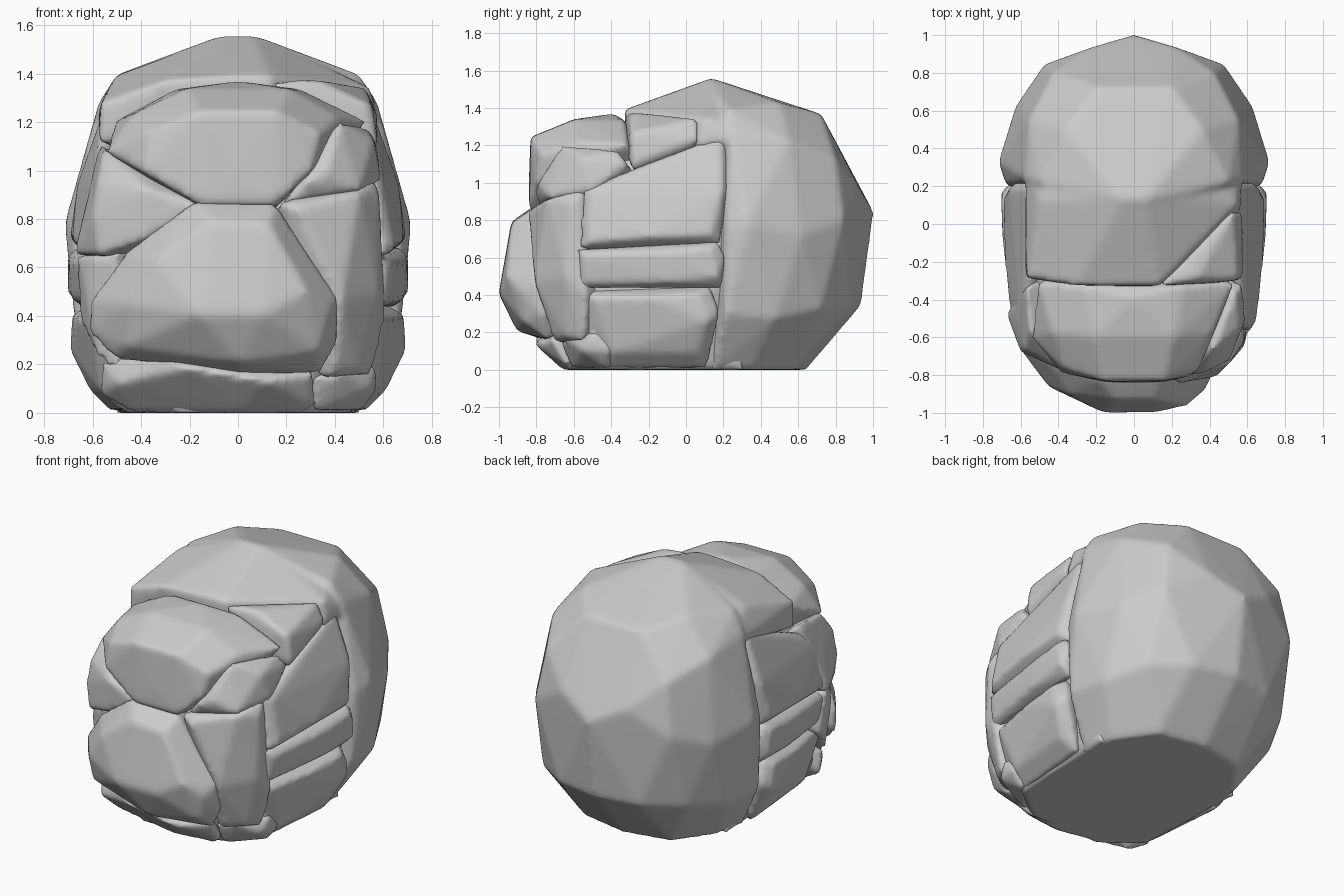
import bpy, bmesh
from mathutils import Vector

HEART = Vector((0, 0, 0.65))


def both(pts):
    """Points plus their mirror images across x = 0."""
    return pts + [(-x, y, z) for x, y, z in pts if x]


def flip(pts):
    return [(-x, y, z) for x, y, z in pts]


def add_hull(bm, pts, depth, grow):
    """Hull of surface points and sunken copies, grown to offset the later wear."""
    vs = [Vector(p) for p in pts]
    mid = sum(vs, Vector()) / len(vs)
    out = []
    for v in vs:
        w = v + (v - mid).normalized() * grow
        w.z = 0 if v.z < .005 else max(w.z, 0)
        out.append(w)
    if depth:
        out += [v.lerp(HEART, depth) for v in out]
    new = [bm.verts.new(v) for v in out]
    bmesh.ops.convex_hull(bm, input=new)
    loose = [v for v in new if v.is_valid and not v.link_faces]
    bmesh.ops.delete(bm, geom=loose, context='VERTS')


def stone(name, *hulls, depth=0.2, grow=0.014, soften=4):
    """Faceted stone made of one or more fused hulls, edges worn round."""
    bm = bmesh.new()
    for pts in hulls:
        add_hull(bm, pts, depth, grow)
    bmesh.ops.recalc_face_normals(bm, faces=bm.faces)
    me = bpy.data.meshes.new(name)
    bm.to_mesh(me)
    bm.free()
    ob = bpy.data.objects.new(name, me)
    bpy.context.collection.objects.link(ob)
    rm = ob.modifiers.new("fine_grid", 'REMESH')
    rm.mode = 'VOXEL'
    rm.voxel_size = 0.02
    rm.use_smooth_shade = True
    sm = ob.modifiers.new("worn_edges", 'SMOOTH')
    sm.factor = 0.5
    sm.iterations = soften
    return ob


# Hidden filler behind the grooves
stone("core", both([
    (.55, -.5, .15), (.56, -.49, .6), (.52, -.42, 1.0), (.52, .3, 1.22),
    (.63, .3, .5), (.5, .3, 0), (.47, -.45, 0), (.25, -.62, 0), (.32, -.68, .2),
    (.3, -.74, .8), (.36, -.36, 1.22)]), depth=0, grow=0)

# Large back boulder fused with the roof slab reaching forward
boulder = both([
    (0, .995, .84), (.22, .93, .95), (.47, .84, .8), (.62, .62, .72), (.71, .33, .78),
    (.67, .21, .75), (.66, .21, .3), (.62, .48, .28), (.5, .72, .33), (0, .93, .35),
    (.28, .87, .34), (0, .64, 0), (.3, .58, 0), (.46, .35, 0), (.5, .14, 0),
    (.2, .72, 1.36), (.36, .5, 1.42), (.06, .13, 1.555), (.28, .17, 1.47),
    (.5, .22, 1.39), (.55, .55, 1.22), (.57, .24, 1.28), (.42, .8, 1.12)])
slab = [
    (-.57, -.28, 1.12), (-.56, -.28, 1.28), (-.3, -.32, 1.37), (.13, -.32, 1.39),
    (.13, -.32, 1.2), (.56, .07, 1.2), (.54, .1, 1.34), (.28, .17, 1.46),
    (-.28, .17, 1.46), (.06, .13, 1.55), (-.06, .13, 1.55), (-.57, .3, 1.24),
    (.57, .3, 1.24), (.36, .48, 1.415), (-.36, .48, 1.415), (-.5, .12, 1.39),
    (0, -.32, 1.39), (0, .3, .9)]
stone("back_boulder", boulder, slab, depth=0, grow=.008, soften=6)

# Wedge filling the roof's right front corner
stone("roof_wedge", [
    (.15, -.32, 1.36), (.22, -.31, 1.37), (.34, -.28, 1.365), (.54, -.29, 1.27),
    (.57, -.29, 1.1), (.57, .05, 1.23), (.52, .05, 1.34), (.3, -.32, 1.18)])

# Brow stones
stone("brow_centre", [
    (-.25, -.34, 1.33), (.25, -.34, 1.33), (-.5, -.32, 1.2), (.52, -.32, 1.2),
    (0, -.4, 1.36), (-.2, -.6, 1.33), (.2, -.6, 1.33), (-.42, -.58, 1.23),
    (.4, -.58, 1.22), (-.36, -.76, 1.16), (.33, -.77, 1.15), (-.15, -.82, 1.24),
    (.15, -.82, 1.24), (-.53, -.6, 1.08), (-.38, -.78, 1.0), (-.15, -.83, .87),
    (.15, -.83, .87), (.29, -.8, 1.0), (0, -.83, 1.0)], depth=.25)
stone("brow_right", [
    (.2, -.78, .87), (.28, -.8, .95), (.42, -.66, 1.19), (.53, -.38, 1.17),
    (.57, -.33, 1.1), (.58, -.52, .96), (.5, -.72, .93), (.55, -.56, 1.12),
    (.37, -.78, 1.0)], depth=.25)
stone("brow_left", [
    (-.55, -.57, 1.08), (-.57, -.34, 1.1), (-.57, -.66, .95), (-.67, -.48, .66),
    (-.57, -.68, .66), (-.4, -.76, .72), (-.15, -.8, .85), (-.59, -.67, .82),
    (-.61, -.52, .88), (-.38, -.77, .92)], depth=.25)

# Protruding front stone
stone("nose_stone", [
    (-.18, -.82, .86), (.15, -.82, .85), (.4, -.8, .47), (.4, -.77, .3),
    (.33, -.74, .17), (0, -.75, .17), (-.5, -.7, .23), (-.61, -.63, .34),
    (-.6, -.65, .46), (-.45, -.73, .66), (-.1, -.93, .78), (.12, -.93, .77),
    (.27, -.955, .5), (.1, -.99, .41), (-.15, -.99, .41), (-.44, -.86, .45),
    (-.33, -.9, .62), (.32, -.87, .26), (0, -.9, .22), (-.45, -.8, .28),
    (.36, -.88, .42)])

# Cheeks and chin
stone("cheek_right", [
    (.18, -.81, .86), (.57, -.56, .95), (.6, -.54, .4), (.55, -.55, .17),
    (.35, -.68, .15), (.4, -.76, .4), (.25, -.84, .83), (.5, -.74, .9),
    (.57, -.65, .5), (.5, -.64, .19), (.43, -.8, .47), (.4, -.71, .18),
    (.58, -.62, .88)])
stone("cheek_left", [
    (-.66, -.48, .64), (-.5, -.66, .65), (-.58, -.58, .24), (-.65, -.44, .4),
    (-.5, -.62, .18), (-.62, -.57, .5), (-.6, -.6, .63)])
stone("chin", [
    (-.55, -.58, .2), (-.3, -.75, .23), (.3, -.72, .16), (.31, -.64, .03),
    (-.44, -.56, 0), (.27, -.62, 0), (-.56, -.54, .08), (-.2, -.8, .18),
    (.1, -.8, .13), (-.48, -.68, .12), (0, -.66, 0)], depth=.25)
stone("chin_right", [
    (.32, -.66, .13), (.56, -.5, .18), (.57, -.42, .1), (.5, -.42, 0),
    (.33, -.6, 0), (.45, -.63, .16), (.54, -.55, .1)])

# Three stacked stones on each flank
upper = [(.6, -.56, .65), (.56, -.54, .97), (.52, .21, 1.26), (.6, .22, .95), (.64, .17, .68),
         (.65, -.5, .69), (.6, -.49, .95), (.56, .17, 1.23), (.66, .18, .95),
         (.69, .12, .73), (.68, -.2, .72)]
middle = [(.58, -.57, .44), (.6, -.57, .64), (.66, .16, .68), (.66, .2, .6), (.64, .18, .44),
          (.62, -.52, .47), (.64, -.52, .61), (.69, -.1, .62), (.7, .12, .65),
          (.7, .16, .5), (.68, -.1, .48)]
lower = [(.56, -.54, .41), (.63, .12, .43), (.65, .17, .3), (.52, .1, 0), (.47, -.44, 0),
         (.5, -.56, .2), (.61, -.48, .38), (.68, .06, .4), (.69, .1, .26),
         (.66, -.2, .38), (.61, .04, .1), (.57, -.38, .1)]
for label, pts in (("upper", upper), ("middle", middle), ("lower", lower)):
    stone(f"flank_{label}_right", pts)
    stone(f"flank_{label}_left", flip(pts))
